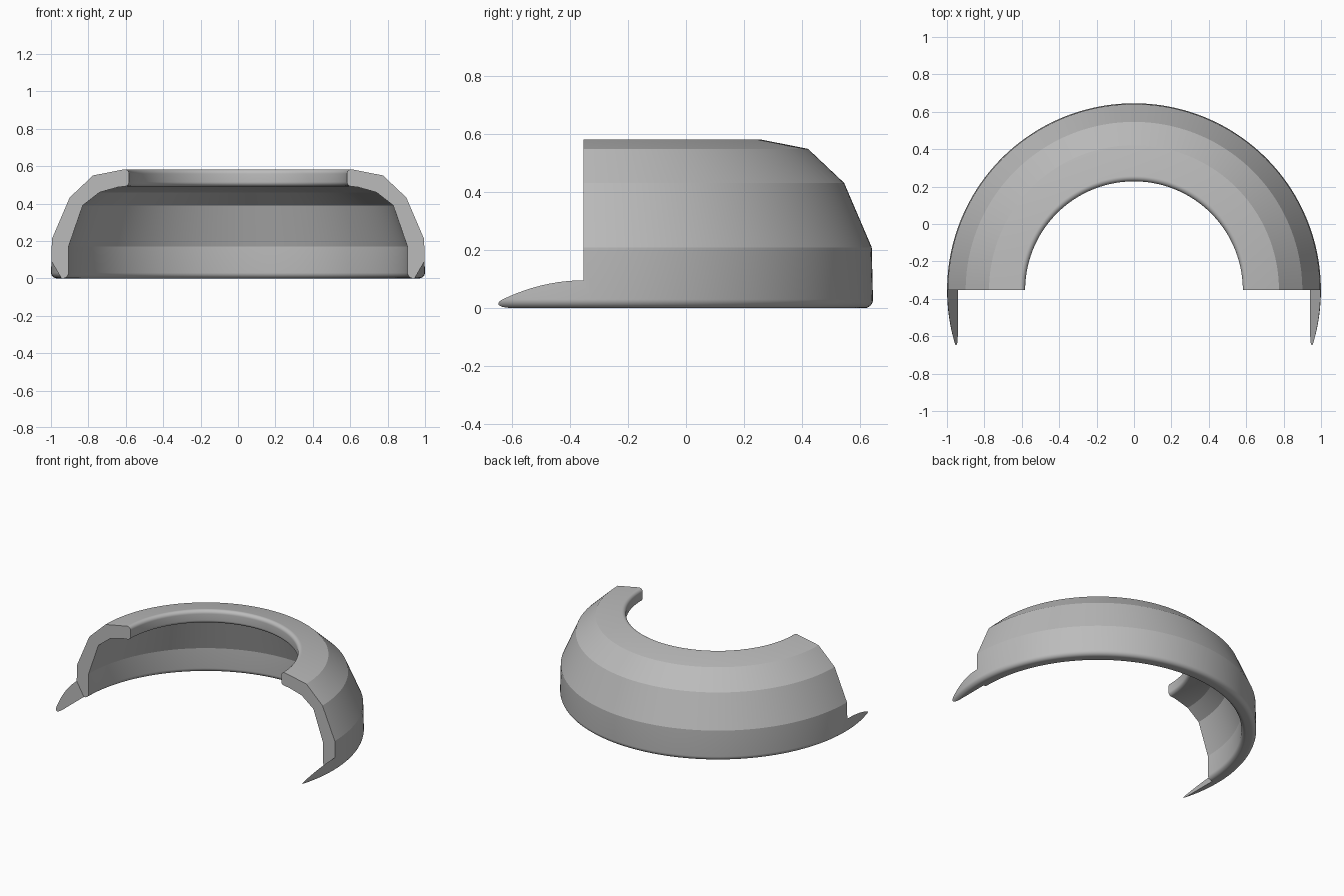
import bpy, bmesh, math
from mathutils import Vector, Matrix

cube = bpy.data.objects.get("Cube")
if cube:
    bpy.data.objects.remove(cube, do_unlink=True)

CENTRE_Y = -0.354
SEGMENTS = 132
OVERRUN = math.radians(20)  # sweep past the half circle, trimmed into side tabs

# Wall section as radius, height, corner rounding
SECTION = [
    (1.0, 0.0, 0.03), (0.995, 0.21, 0), (0.9, 0.432, 0), (0.775, 0.55, 0),
    (0.582, 0.588, 0.024), (0.582, 0.494, 0.024), (0.64, 0.488, 0),
    (0.74, 0.46, 0), (0.83, 0.39, 0), (0.906, 0.17, 0), (0.906, 0.0, 0.03),
]


def rounded(section, steps=8):
    """Replace each rounded corner by a tangent arc."""
    points = []
    for i, (r, z, radius) in enumerate(section):
        corner = Vector((r, z))
        if not radius:
            points.append(corner)
            continue
        a = (Vector(section[i - 1][:2]) - corner).normalized()
        b = (Vector(section[(i + 1) % len(section)][:2]) - corner).normalized()
        half = a.angle(b) / 2
        centre = corner + (a + b).normalized() * radius / math.sin(half)
        start = corner + a * radius / math.tan(half) - centre
        end = corner + b * radius / math.tan(half) - centre
        turn = math.atan2(start.x * end.y - start.y * end.x, start.dot(end))
        for k in range(steps + 1):
            points.append(centre + Matrix.Rotation(turn * k / steps, 2) @ start)
    return points


def make_object(name, bm):
    bmesh.ops.recalc_face_normals(bm, faces=bm.faces)
    mesh = bpy.data.meshes.new(name)
    bm.to_mesh(mesh)
    bm.free()
    obj = bpy.data.objects.new(name, mesh)
    bpy.context.collection.objects.link(obj)
    return obj


# Swept wall with closed ends
bm = bmesh.new()
profile = rounded(SECTION)
rings = []
for s in range(SEGMENTS + 1):
    angle = -OVERRUN + (math.pi + 2 * OVERRUN) * s / SEGMENTS
    rings.append([bm.verts.new((p.x * math.cos(angle),
                                CENTRE_Y + p.x * math.sin(angle), p.y))
                  for p in profile])
count = len(profile)
for ring, following in zip(rings, rings[1:]):
    for i in range(count):
        j = (i + 1) % count
        bm.faces.new((ring[i], ring[j], following[j], following[i]))
bm.faces.new(rings[0])
bm.faces.new(rings[-1])
collar = make_object("half_ring_collar", bm)

# Sloped-sided block that trims the front, leaving two thin tabs
bm = bmesh.new()
low, high = -0.2, 0.8
outline = [(-1, low), (1, low), (1, high), (-1, high)]
ends = [[bm.verts.new((side * (0.942 + 0.58 * z), y, z)) for side, z in outline]
        for y in (-1.2, CENTRE_Y)]
for i in range(4):
    j = (i + 1) % 4
    bm.faces.new((ends[0][i], ends[0][j], ends[1][j], ends[1][i]))
bm.faces.new(ends[0])
bm.faces.new(ends[1])
cutter = make_object("front_cutter", bm)
cutter.hide_render = True

trim = collar.modifiers.new("trim_front", "BOOLEAN")
trim.operation = "DIFFERENCE"
trim.solver = "EXACT"
trim.object = cutter
bpy.ops.object.select_all(action="DESELECT")
collar.select_set(True)
bpy.context.view_layer.objects.active = collar
bpy.ops.object.modifier_apply(modifier=trim.name)
bpy.data.objects.remove(cutter, do_unlink=True)

# Plain grey finish
grey = bpy.data.materials.new("light_grey")
grey.use_nodes = True
colour = (0.5, 0.5, 0.5, 1)
grey.diffuse_color = colour
grey.node_tree.nodes["Principled BSDF"].inputs["Base Color"].default_value = colour
collar.data.materials.clear()
collar.data.materials.append(grey)
for face in collar.data.polygons:
    face.material_index = 0
bpy.ops.object.shade_smooth_by_angle(angle=math.radians(15))
